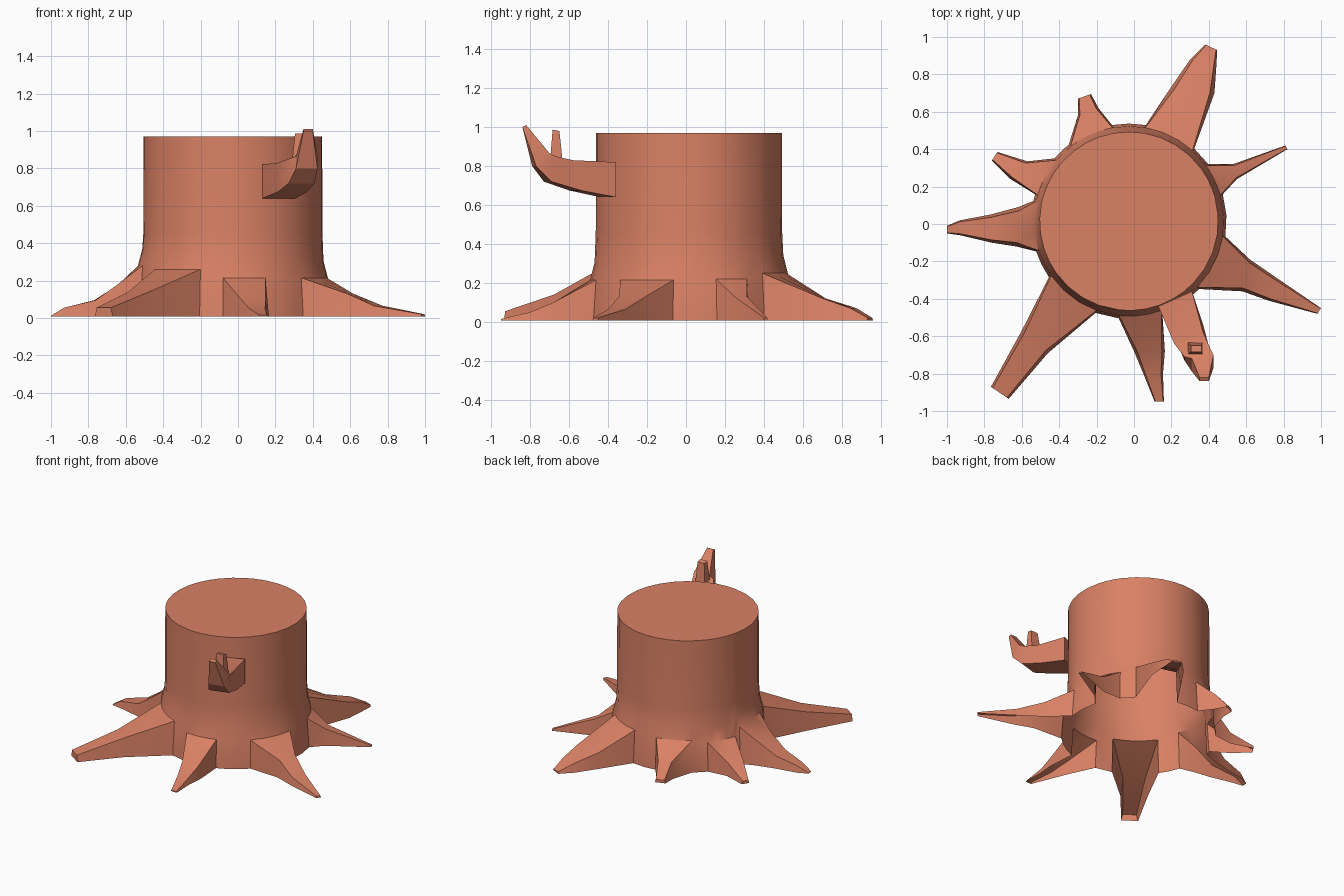
import bpy, bmesh, math

if "Cube" in bpy.data.objects:
    bpy.data.objects.remove(bpy.data.objects["Cube"])

CX, CY, GROUND = -0.027, 0.015, 0.008

bark = bpy.data.materials.new("bark")
bark.diffuse_color = (0.7, 0.22, 0.13, 1)
bark.use_nodes = True
bark.node_tree.nodes["Principled BSDF"].inputs["Base Color"].default_value = bark.diffuse_color


def finish(bm, name, angle):
    me = bpy.data.meshes.new(name)
    bm.to_mesh(me)
    bm.free()
    me.materials.append(bark)
    ob = bpy.data.objects.new(name, me)
    bpy.context.collection.objects.link(ob)
    bpy.ops.object.select_all(action='DESELECT')
    ob.select_set(True)
    bpy.context.view_layer.objects.active = ob
    bpy.ops.object.shade_smooth_by_angle(angle=math.radians(angle))
    return ob


# Roots: start angle, end angle, base height, then stations
# (start-side x, y, end-side x, y, top z)
ROOTS = [
    (-44, -9, .215, [(.58, -.36, .62, -.19, .13), (.72, -.41, .78, -.30, .065), (.98, -.48, 1, -.45, .02)]),
    (16, 36, .22, [(.55, .24, .53, .32, .13), (.82, .40, .81, .42, .02)]),
    (48, 80, .25, [(.43, .70, .19, .72, .12), (.44, .84, .30, .88, .07), (.445, .93, .38, .96, .02)]),
    (100, 128, .24, [(-.19, .62, -.30, .58, .13), (-.23, .695, -.30, .67, .03)]),
    (140, 164, .22, [(-.57, .335, -.66, .24, .10), (-.73, .385, -.76, .34, .03)]),
    (168, 198, .28, [(-.62, .09, -.63, -.12, .19), (-.77, .05, -.76, -.10, .095),
                     (-.93, .02, -.93, -.06, .055), (-1, -.01, -1, -.05, .012)]),
    (215, 250, .26, [(-.60, -.57, -.46, -.69, .14), (-.765, -.87, -.67, -.935, .055)]),
    (264, 290, .215, [(0, -.68, .165, -.68, .10), (.05, -.80, .155, -.80, .05), (.11, -.95, .16, -.95, .015)]),
]

# Columns around the trunk: (angle, lower ring height, root index or None)
cols = []
for i, (a0, a1, h, _) in enumerate(ROOTS):
    for k in range(3):
        cols.append((a0 + (a1 - a0) * k / 3, h, i))
    nxt = ROOTS[(i + 1) % len(ROOTS)][0] + (360 if i == len(ROOTS) - 1 else 0)
    n = max(1, round((nxt - a1) / 10))
    for k in range(n):
        cols.append((a1 + (nxt - a1) * k / n, h, None))

# Trunk wall, open below and where the hollow roots join
bm = bmesh.new()
rings = []
for a, h, _ in cols:
    c, s = math.cos(math.radians(a)), math.sin(math.radians(a))
    prof = [(.522, GROUND), (.508, h), (.485, h + .09), (.479, .46), (.478, .97)]
    rings.append([bm.verts.new((CX + r * c, CY + r * s, z)) for r, z in prof])
N = len(cols)
for j in range(N):
    p, q = rings[j], rings[(j + 1) % N]
    for k in range(4):
        if k == 0 and cols[j][2] is not None:
            continue
        bm.faces.new((p[k], q[k], q[k + 1], p[k + 1]))
bm.faces.new([r[4] for r in rings])

# Roots: tapering channels grown from the gaps in the wall
for i, (a0, a1, h, stations) in enumerate(ROOTS):
    j = [c[2] for c in cols].index(i)
    base = [rings[(j + k) % N] for k in range(4)]
    prev = [base[0][0]] + [b[1] for b in base] + [base[3][0]]
    for x0, y0, x1, y1, z in stations:
        pts = [(x0, y0, GROUND)]
        for k in range(4):
            t = .1 + .8 * k / 3
            pts.append((x0 + (x1 - x0) * t, y0 + (y1 - y0) * t, z))
        pts.append((x1, y1, GROUND))
        cur = [bm.verts.new(p) for p in pts]
        for k in range(5):
            bm.faces.new((prev[k], cur[k], cur[k + 1], prev[k + 1]))
        prev = cur
    bm.faces.new(prev)
bmesh.ops.recalc_face_normals(bm, faces=bm.faces)
finish(bm, "stump", 32)


# Square-section limbs lofted through four-corner stations
def limb(name, stations):
    bm = bmesh.new()
    loops = [[bm.verts.new(p) for p in st] for st in stations]
    for a, b in zip(loops, loops[1:]):
        for k in range(4):
            bm.faces.new((a[k], a[(k + 1) % 4], b[(k + 1) % 4], b[k]))
    bm.faces.new(loops[-1])
    bm.faces.new(loops[0])
    bmesh.ops.recalc_face_normals(bm, faces=bm.faces)
    return finish(bm, name, 25)


def section(x0, x1, top, bot, skew=0):
    return [(x0, top[0] - skew, top[1]), (x1, top[0] + skew, top[1]),
            (x1, bot[0] + skew, bot[1]), (x0, bot[0] - skew, bot[1])]


# Broken branch that bends upward
limb("branch", [
    section(.13, .31, (-.40, .82), (-.40, .64), .04),
    section(.215, .37, (-.61, .83), (-.57, .675), .03),
    section(.27, .41, (-.69, .85), (-.71, .72), .02),
    section(.31, .425, (-.71, .865), (-.78, .80), .01),
    section(.35, .40, (-.82, 1.01), (-.84, 1.0)),
])

# Short twig at the fork
limb("twig", [
    section(.285, .37, (-.63, .79), (-.70, .80)),
    section(.305, .36, (-.65, .98), (-.685, .987)),
])
